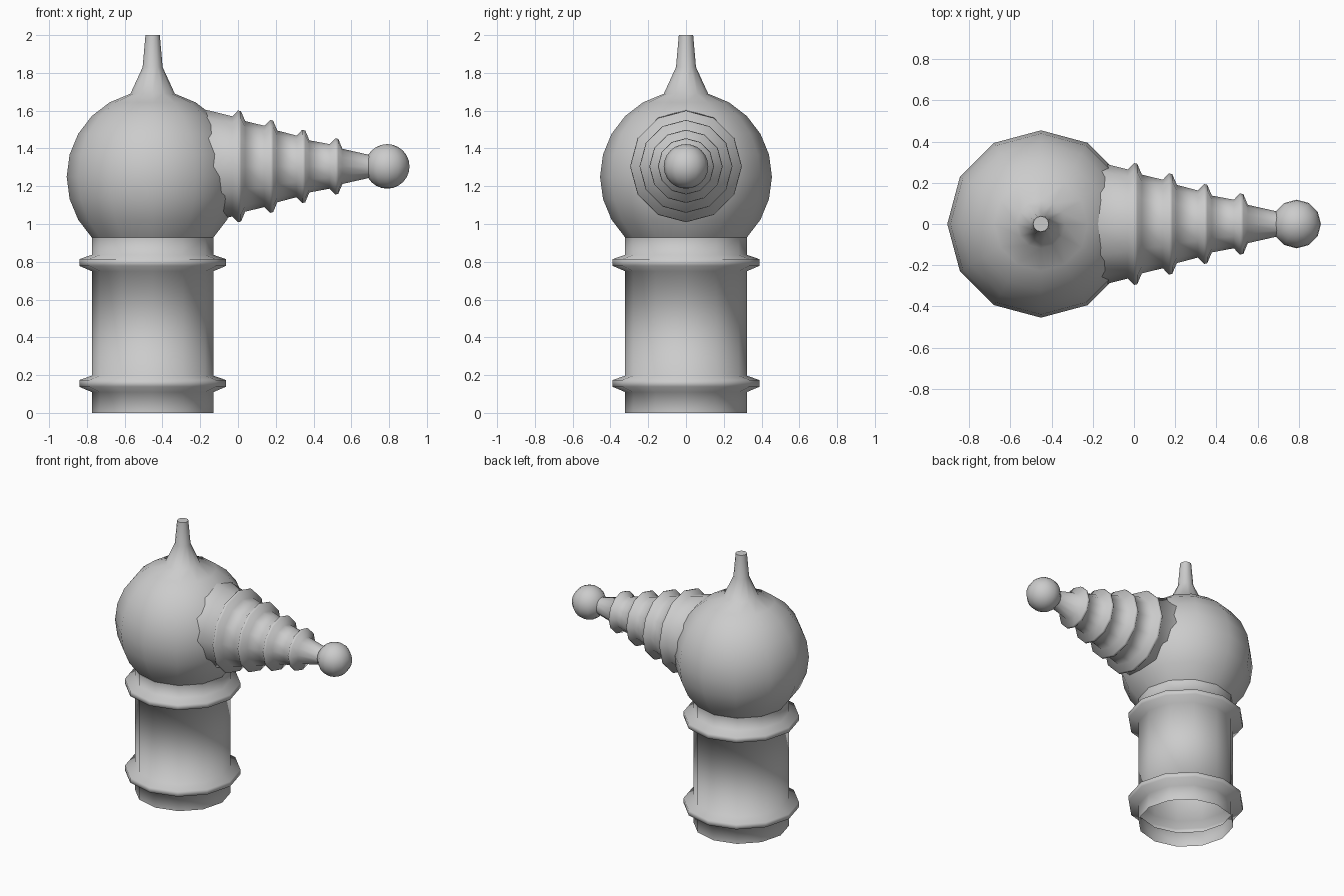
import bpy, bmesh
from math import sin, cos, pi, radians

if "Cube" in bpy.data.objects:
    bpy.data.objects.remove(bpy.data.objects["Cube"])

SIDES = 12
BODY_X = -0.452
HEAD_Z, HEAD_R = 1.25, 0.455
NOSE_Z = 1.305


def lathe(name, profile, location, along_x=False, cap_end=False):
    """Revolve (radius, height) points around z, or around x when along_x is set."""
    bm = bmesh.new()
    rings = []
    for r, h in profile:
        ring = []
        for i in range(SIDES):
            a = 2 * pi * i / SIDES
            u, v = r * cos(a), r * sin(a)
            ring.append(bm.verts.new((h, u, v) if along_x else (u, v, h)))
        rings.append(ring)
    for low, high in zip(rings, rings[1:]):
        for i in range(SIDES):
            j = (i + 1) % SIDES
            bm.faces.new((low[i], low[j], high[j], high[i]))
    for f in bm.faces:
        f.smooth = True
    if cap_end:
        bm.faces.new(rings[-1])
        for e in bm.edges:
            if e.verts[0] in rings[-1] and e.verts[1] in rings[-1]:
                e.smooth = False
    mesh = bpy.data.meshes.new(name)
    bm.to_mesh(mesh)
    bm.free()
    obj = bpy.data.objects.new(name, mesh)
    obj.location = location
    bpy.context.collection.objects.link(obj)
    return obj


# Neck tube with two raised collars, open at the bottom
tube = [(0.322, 0)]
for z in (0.11, 0.75):
    tube += [(0.322, z), (0.388, z + 0.028), (0.388, z + 0.064), (0.322, z + 0.087)]
tube.append((0.322, HEAD_Z - HEAD_R * sin(radians(45))))
lathe("neck_tube", tube, (BODY_X, 0, 0))

# Round head flowing into the spike on top
head = [(HEAD_R * cos(radians(a)), HEAD_Z + HEAD_R * sin(radians(a)))
        for a in range(-45, 76, 15)]
head += [(0.053, 1.83), (0.038, 2.0)]
lathe("head_and_spike", head, (BODY_X, 0, 0), cap_end=True)

# Tapering nose with four ridges
nose = [(0.312, -0.22)]
for x, r in ((-0.03, 0.265), (0.14, 0.215), (0.31, 0.163), (0.485, 0.118)):
    nose += [(r, x), (r + 0.031, x + 0.03), (r + 0.027, x + 0.046), (r - 0.025, x + 0.068)]
nose += [(0.062, 0.69), (0.05, 0.75)]
lathe("ridged_nose", nose, (0, 0, NOSE_Z), along_x=True)

# Ball at the nose tip
bpy.ops.mesh.primitive_uv_sphere_add(segments=12, ring_count=12, radius=0.118,
                                     location=(0.79, 0, NOSE_Z))
ball = bpy.context.object
ball.name = "nose_ball"
bpy.ops.object.shade_smooth()
